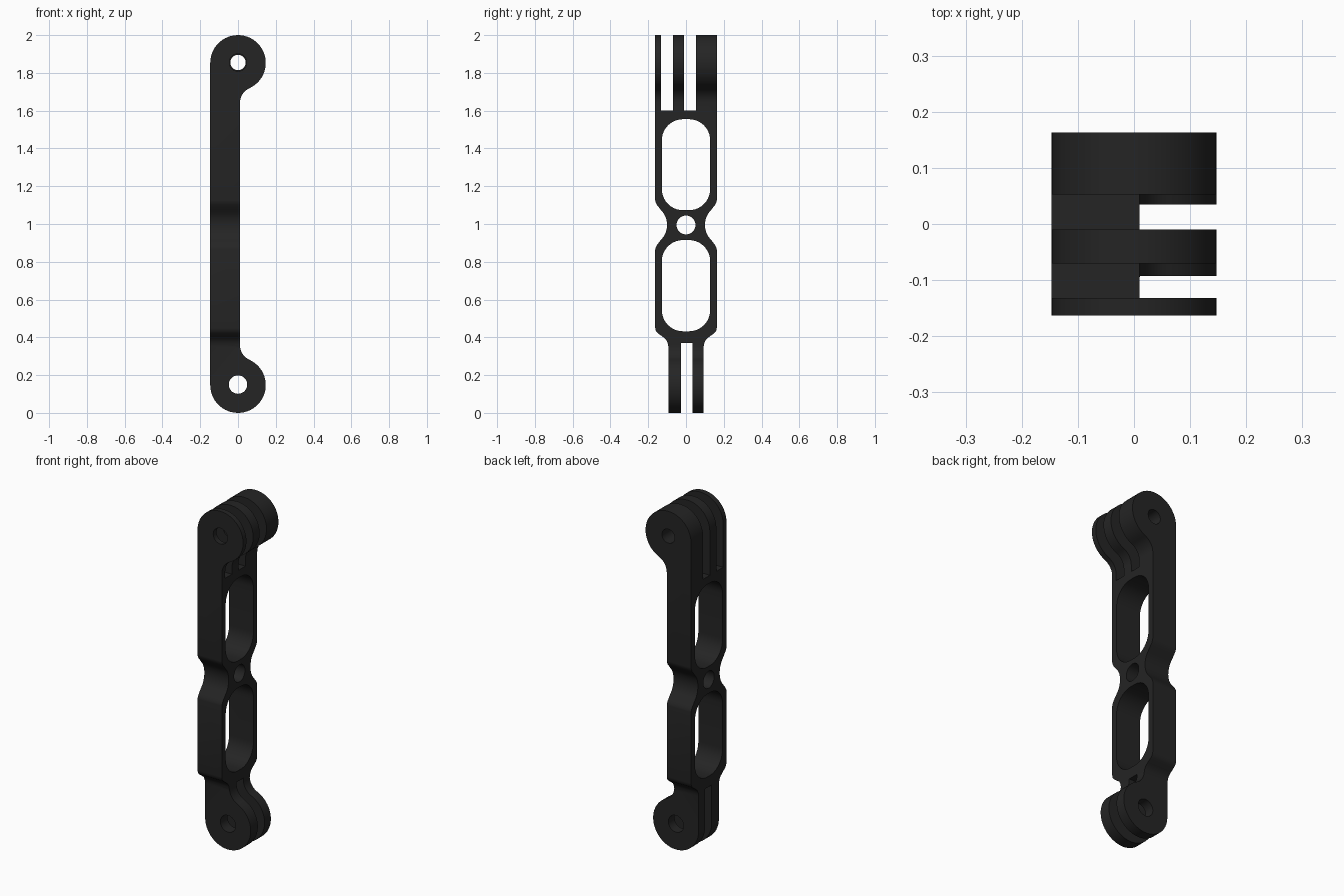
import bpy
import bmesh
from math import sin, cos, radians
from mathutils import Vector

default = bpy.data.objects.get("Cube")
if default:
    bpy.data.objects.remove(default, do_unlink=True)

black = bpy.data.materials.new("matte black plastic")
black.use_nodes = True
black.diffuse_color = (0.018, 0.018, 0.018, 1)
shader = next(n for n in black.node_tree.nodes if n.type == 'BSDF_PRINCIPLED')
shader.inputs["Base Color"].default_value = black.diffuse_color


def arc(cx, cz, r, start, end, steps):
    """Points of an arc, angles in degrees."""
    angles = [radians(start + (end - start) * i / steps) for i in range(steps + 1)]
    return [(cx + r * cos(a), cz + r * sin(a)) for a in angles]


def prism(name, outline, axis, low, high):
    """Extrude an outline of (across, height) points along x or y."""
    bm = bmesh.new()
    place = (lambda p: (low, p[0], p[1])) if axis == 'x' else (lambda p: (p[0], low, p[1]))
    face = bm.faces.new([bm.verts.new(place(p)) for p in outline])
    made = bmesh.ops.extrude_face_region(bm, geom=[face])["geom"]
    shift = Vector((high - low, 0, 0)) if axis == 'x' else Vector((0, high - low, 0))
    bmesh.ops.translate(bm, vec=shift, verts=[v for v in made if isinstance(v, bmesh.types.BMVert)])
    bmesh.ops.recalc_face_normals(bm, faces=bm.faces)
    mesh = bpy.data.meshes.new(name)
    bm.to_mesh(mesh)
    bm.free()
    mesh.materials.append(black)
    obj = bpy.data.objects.new(name, mesh)
    bpy.context.collection.objects.link(obj)
    return obj


def combine(target, tool, operation):
    """Apply a boolean and discard the helper."""
    tool.hide_render = True
    mod = target.modifiers.new("cut", 'BOOLEAN')
    mod.operation, mod.solver, mod.object = operation, 'EXACT', tool
    bpy.context.view_layer.objects.active = target
    bpy.ops.object.modifier_apply(modifier=mod.name)
    bpy.data.objects.remove(tool, do_unlink=True)


def box(y0, y1, z0, z1):
    return prism("slot_cutter", [(y0, z0), (y1, z0), (y1, z1), (y0, z1)], 'x', -0.5, 0.5)


def window(z0, z1, half=0.128, r=0.112):
    """Rounded rectangle outline centred on the arm."""
    corners = [(half - r, z1 - r, 0), (r - half, z1 - r, 90),
               (r - half, z0 + r, 180), (half - r, z0 + r, 270)]
    return [p for y, z, a in corners for p in arc(y, z, r, a, a + 90, 10)]


# Hooked profile: straight bar with a filleted round eye at each end
upper = arc(0.097, 1.64, 0.087, 180, 114.5, 10) + arc(0, 1.853, 0.147, -65.5, 180, 36)[1:]
lower = [(x, 2 - z) for x, z in reversed(upper)]
arm = prism("extension_arm", upper + lower, 'y', -0.163, 0.163)

# Outline across the width: waist in the middle, narrow neck at the bottom
waist = [(0.163, 0.13), (0.161, 0.12), (0.154, 0.106), (0.135, 0.082),
         (0.117, 0.06), (0.107, 0.04), (0.102, 0.02), (0.1, 0)]
neck = [(0.163, 0.45), (0.16, 0.435), (0.15, 0.422), (0.122, 0.402),
        (0.106, 0.388), (0.097, 0.37), (0.093, 0.35), (0.093, -0.1)]
right = [(0.163, 2.1)] + [(y, 0.995 + z) for y, z in waist]
right += [(y, 0.995 - z) for y, z in reversed(waist[:-1])] + neck
left = [(-y, z) for y, z in reversed(right)]
combine(arm, prism("width_outline", right + left, 'x', -0.5, 0.5), 'INTERSECT')

# Two lightening windows and the small centre hole
for z0, z1 in ((0.432, 0.915), (1.073, 1.555)):
    combine(arm, prism("window_cutter", window(z0, z1), 'x', -0.5, 0.5), 'DIFFERENCE')
centre = arc(0, 0.995, 0.05, 0, 348.75, 31)
combine(arm, prism("centre_cutter", centre, 'x', -0.5, 0.5), 'DIFFERENCE')

# Slots that split the ends into three upper and two lower fingers
for slot in ((-0.132, -0.07, 1.6, 2.1), (-0.01, 0.053, 1.6, 2.1), (-0.027, 0.035, -0.1, 0.37)):
    combine(arm, box(*slot), 'DIFFERENCE')

# Bolt holes, a little tighter in the thick upper finger
for z, r, y0, y1 in ((0.15, 0.049, -0.4, 0.4), (1.855, 0.046, -0.4, 0.02), (1.855, 0.041, 0.02, 0.4)):
    bolt = arc(0, z, r, 0, 348.75, 31)
    combine(arm, prism("bolt_cutter", bolt, 'y', y0, y1), 'DIFFERENCE')

# Smooth the curves and keep the cut edges crisp
bpy.ops.object.select_all(action='DESELECT')
arm.select_set(True)
bpy.context.view_layer.objects.active = arm
bpy.ops.object.shade_smooth_by_angle(angle=radians(30))
